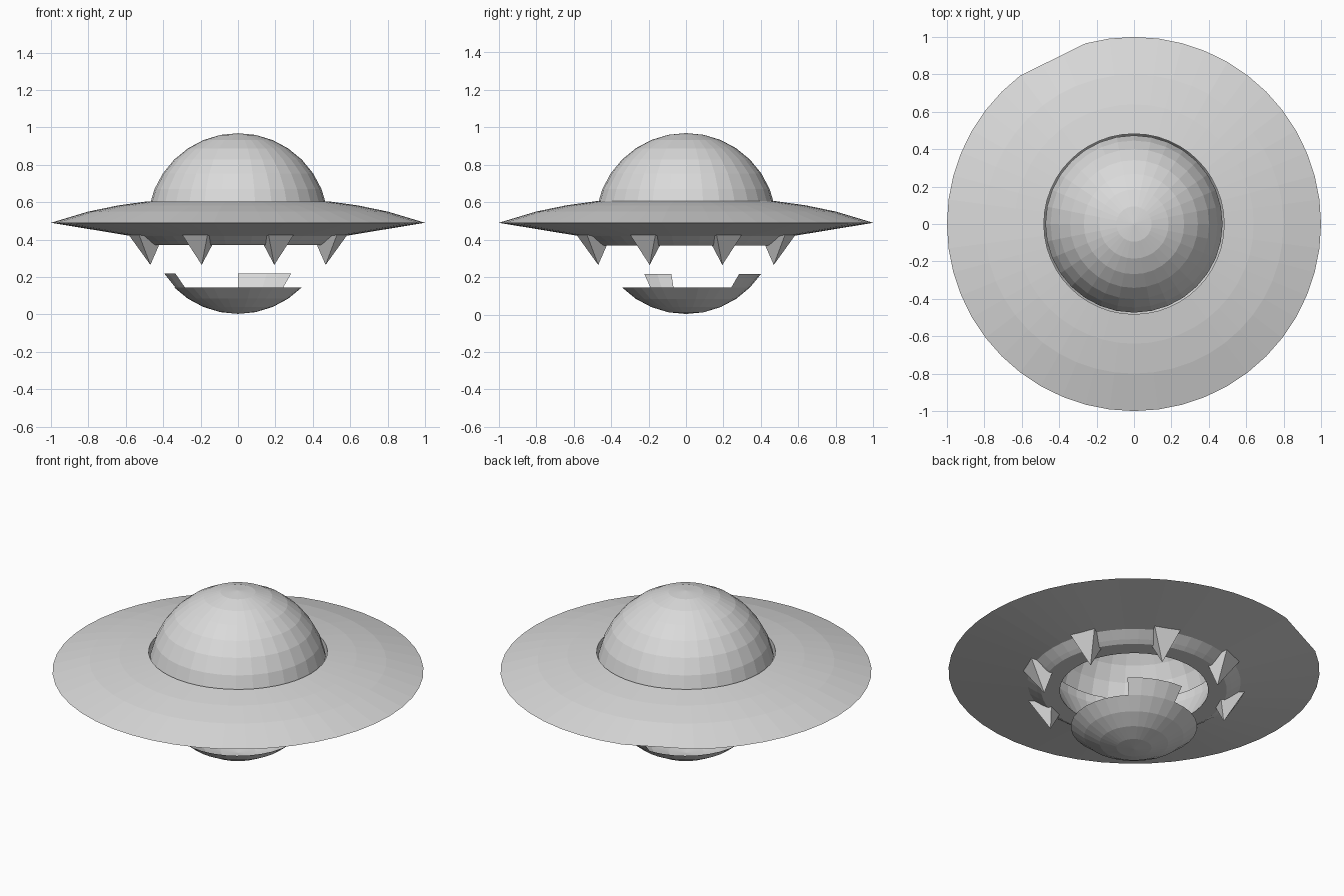
import bpy, bmesh, math

if "Cube" in bpy.data.objects:
    bpy.data.objects.remove(bpy.data.objects["Cube"])

R, CZ = 0.483, 0.486          # sphere shared by dome and lower bowl
STEP = math.radians(11.25)    # 32 segments, 16 rows

grey = bpy.data.materials.new("light_grey")
grey.diffuse_color = (0.7, 0.7, 0.7, 1)
grey.use_nodes = True
grey.node_tree.nodes["Principled BSDF"].inputs["Base Color"].default_value = grey.diffuse_color


def finish(bm, name, recalc=False):
    if recalc:
        bmesh.ops.recalc_face_normals(bm, faces=bm.faces)
    me = bpy.data.meshes.new(name)
    bm.to_mesh(me)
    bm.free()
    me.materials.append(grey)
    ob = bpy.data.objects.new(name, me)
    bpy.context.collection.objects.link(ob)
    return ob


def sphere_part(name, keep):
    """Sphere with only the faces accepted by keep(height, azimuth)."""
    bm = bmesh.new()
    bmesh.ops.create_uvsphere(bm, u_segments=32, v_segments=16, radius=R)
    drop = []
    for f in bm.faces:
        c = f.calc_center_median()
        if not keep(c.z, math.degrees(math.atan2(c.y, c.x)) % 360):
            drop.append(f)
    bmesh.ops.delete(bm, geom=drop, context='FACES')
    bmesh.ops.translate(bm, verts=bm.verts, vec=(0, 0, CZ))
    return finish(bm, name)


# Dome: upper sphere, open underneath
sphere_part("dome", lambda z, a: z > R * math.sin(STEP))


# Lower bowl: bottom rows plus two broken upright flaps in the next row
def bowl_keep(z, a):
    if z < -R * math.sin(4 * STEP):
        return True
    return z < -R * math.sin(3 * STEP) and (45 < a < 90 or 191.25 < a < 213.75)


sphere_part("lower_bowl", bowl_keep)

# Saucer: hollow lathed ring with collar below
profile = [(1.0, 0.49), (0.8, 0.55), (0.64, 0.583), (0.482, 0.605),
           (0.482, 0.54), (0.40, 0.37), (0.50, 0.37), (0.525, 0.385),
           (0.575, 0.42)]
N = 48
bm = bmesh.new()
rings = []
for i in range(N):
    a = 2 * math.pi * i / N
    rings.append([bm.verts.new((r * math.cos(a), r * math.sin(a), z))
                  for r, z in profile])
for i in range(N):
    p, q = rings[i], rings[(i + 1) % N]
    for j in range(len(profile)):
        k = (j + 1) % len(profile)
        bm.faces.new((p[j], q[j], q[k], p[k]))
# straight cut on the rim at the back left
start, end = rings[14][0].co.copy(), rings[17][0].co.copy()
for n in (1, 2):
    rings[14 + n][0].co = start.lerp(end, n / 3)
finish(bm, "saucer", True)

# Eight pointed spikes under the collar
for i in range(8):
    a = math.radians(22.5 + 45 * i)
    ca, sa = math.cos(a), math.sin(a)

    def place(r, t, z):
        return (r * ca - t * sa, r * sa + t * ca, z)

    bm = bmesh.new()
    base = [bm.verts.new(place(r, t, 0.43)) for r, t in
            ((0.46, -0.075), (0.605, -0.075), (0.605, 0.075), (0.46, 0.075))]
    tip = bm.verts.new(place(0.507, 0, 0.265))
    bm.faces.new(base)
    for j in range(4):
        bm.faces.new((base[j], base[(j + 1) % 4], tip))
    finish(bm, f"spike_{i + 1}", True)
